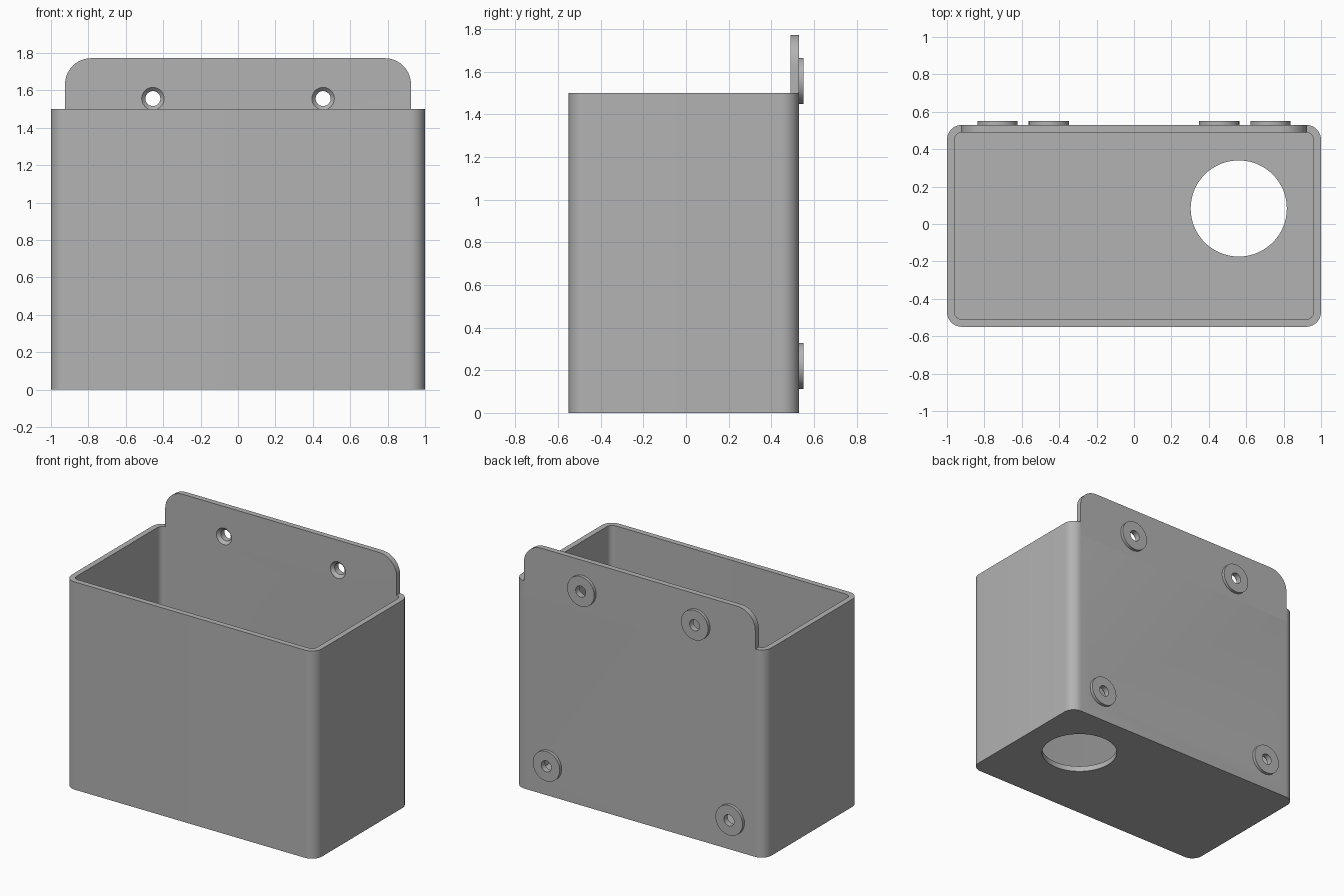
import bpy, bmesh, math
from mathutils import Matrix, Vector

if "Cube" in bpy.data.objects:
    bpy.data.objects.remove(bpy.data.objects["Cube"])

grey = bpy.data.materials.new("plain grey")
grey.diffuse_color = (0.45, 0.45, 0.45, 1)
grey.use_nodes = True
grey.node_tree.nodes["Principled BSDF"].inputs["Base Color"].default_value = grey.diffuse_color


def make_object(name, bm, helper=False):
    bmesh.ops.recalc_face_normals(bm, faces=bm.faces)
    mesh = bpy.data.meshes.new(name)
    bm.to_mesh(mesh)
    bm.free()
    mesh.materials.append(grey)
    obj = bpy.data.objects.new(name, mesh)
    bpy.context.collection.objects.link(obj)
    obj.hide_render = helper
    return obj


def rounded_outline(x0, x1, y0, y1, radii, steps=10):
    """Counter-clockwise outline; radii start at the lower left corner."""
    points = []
    corners = [(x0, y0, 1, 1, 180), (x1, y0, -1, 1, 270),
               (x1, y1, -1, -1, 0), (x0, y1, 1, -1, 90)]
    for (x, y, sx, sy, start), r in zip(corners, radii):
        if r == 0:
            points.append((x, y))
            continue
        for i in range(steps + 1):
            a = math.radians(start + 90 * i / steps)
            points.append((x + sx * r + r * math.cos(a),
                           y + sy * r + r * math.sin(a)))
    return points


def prism(name, outline, to_3d, depth, helper=False):
    bm = bmesh.new()
    face = bm.faces.new([bm.verts.new(to_3d(u, v)) for u, v in outline])
    top = bmesh.ops.extrude_face_region(bm, geom=[face])["geom"]
    verts = [g for g in top if isinstance(g, bmesh.types.BMVert)]
    bmesh.ops.translate(bm, verts=verts, vec=Vector(depth))
    return make_object(name, bm, helper)


def lathe_y(name, x, z, profile, segments=40, helper=False):
    """Solid of revolution about a y-parallel axis; profile is (y, radius)."""
    bm = bmesh.new()
    rings = []
    for y, r in profile:
        rings.append([bm.verts.new((x + r * math.cos(2 * math.pi * i / segments), y,
                                    z + r * math.sin(2 * math.pi * i / segments)))
                      for i in range(segments)])
    for a, b in zip(rings, rings[1:]):
        for i in range(segments):
            j = (i + 1) % segments
            bm.faces.new((a[i], a[j], b[j], b[i]))
    bm.faces.new(rings[0])
    bm.faces.new(rings[-1])
    return make_object(name, bm, helper)


def combine(target, other, operation):
    mod = target.modifiers.new(other.name, 'BOOLEAN')
    mod.operation = operation
    mod.solver = 'EXACT'
    mod.object = other
    bpy.context.view_layer.objects.active = target
    bpy.ops.object.modifier_apply(modifier=mod.name)
    bpy.data.objects.remove(other)


# Open box with rounded vertical corners
box = prism("wall_box", rounded_outline(-1, 1, -0.55, 0.53, [0.08] * 4),
            lambda u, v: (u, v, 0), (0, 0, 1.5))
cavity = prism("cavity_cutter", rounded_outline(-0.96, 0.96, -0.51, 0.49, [0.04] * 4),
               lambda u, v: (u, v, 0.04), (0, 0, 2), True)
combine(box, cavity, 'DIFFERENCE')

# Mounting tab rising from the back wall
tab = prism("mounting_tab", rounded_outline(-0.925, 0.925, 1.4, 1.772, [0, 0, 0.14, 0.14]),
            lambda u, v: (u, 0.49, v), (0, 0.04, 0), True)
combine(box, tab, 'UNION')

# Round spacers with countersunk screw holes
for x, z in [(-0.455, 1.556), (0.455, 1.556), (-0.73, 0.22), (0.73, 0.22)]:
    spacer = lathe_y("spacer", x, z, [(0.51, 0.108), (0.552, 0.108)], helper=True)
    combine(box, spacer, 'UNION')
    hole = lathe_y("screw_hole", x, z,
                   [(0.48, 0.07), (0.51, 0.04), (0.6, 0.04)], helper=True)
    combine(box, hole, 'DIFFERENCE')

# Round outlet through the floor
bm = bmesh.new()
bmesh.ops.create_cone(bm, cap_ends=True, segments=72, radius1=0.257, radius2=0.257,
                      depth=0.3, matrix=Matrix.Translation((0.56, 0.083, 0)))
outlet = make_object("outlet_cutter", bm, True)
combine(box, outlet, 'DIFFERENCE')

# Smooth the rounded parts, keep the edges sharp
bpy.ops.object.select_all(action='DESELECT')
box.select_set(True)
bpy.context.view_layer.objects.active = box
bpy.ops.object.shade_smooth_by_angle(angle=math.radians(30))
